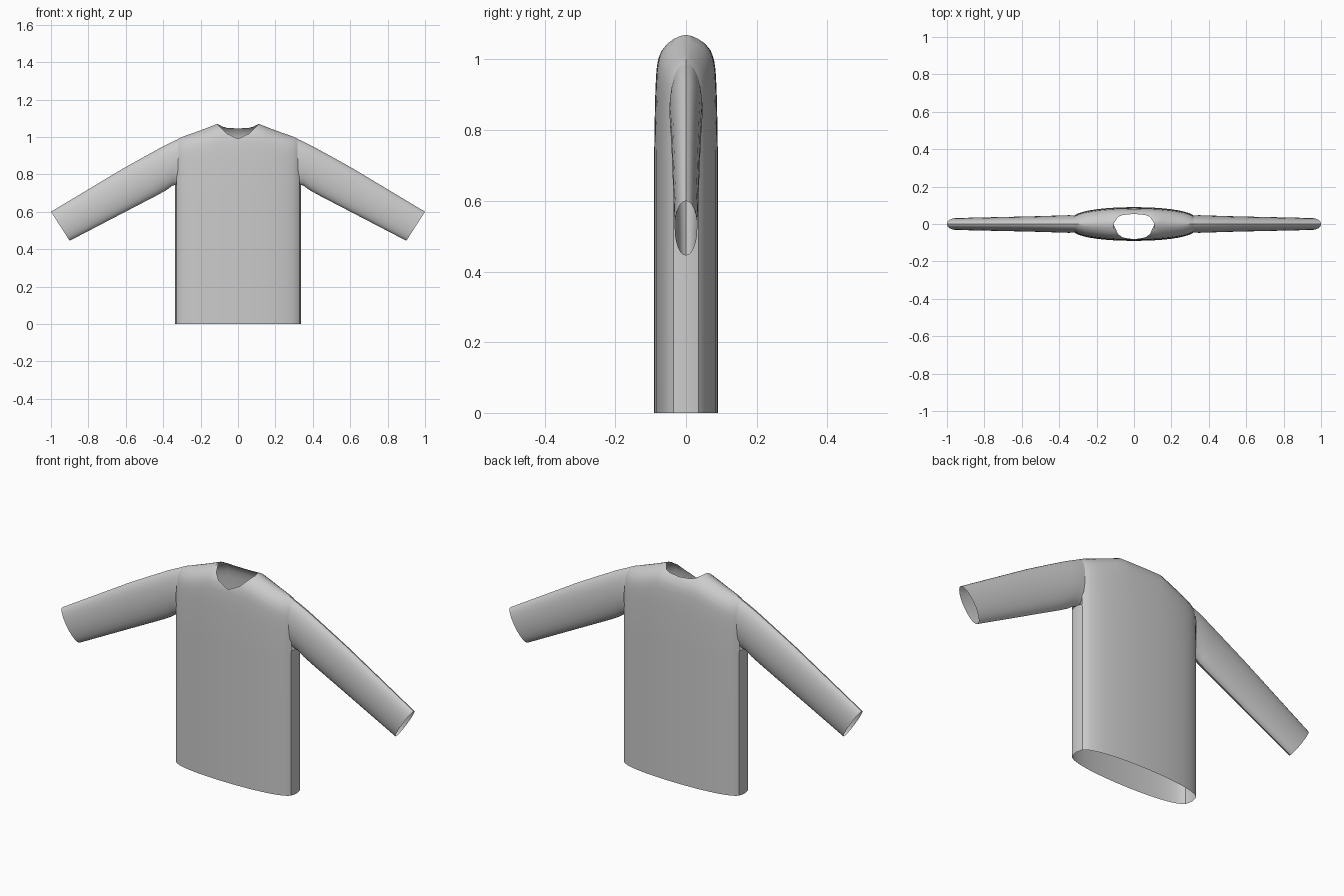
import bpy, bmesh, math

default = bpy.data.objects.get("Cube")
if default:
    bpy.data.objects.remove(default, do_unlink=True)

# One plain cloth colour
cloth = bpy.data.materials.new("grey_cloth")
cloth.use_nodes = True
cloth.diffuse_color = (0.6, 0.6, 0.6, 1)
cloth.node_tree.nodes["Principled BSDF"].inputs["Base Color"].default_value = (0.6, 0.6, 0.6, 1)


def interp(points, x):
    """Piecewise linear curve through (x, value) points."""
    if x <= points[0][0]:
        return points[0][1]
    for (x0, v0), (x1, v1) in zip(points, points[1:]):
        if x <= x1:
            return v0 + (v1 - v0) * (x - x0) / (x1 - x0)
    return points[-1][1]


def bridge(bm, rows, closed=False):
    """Skin neighbouring rows of vertices with quads."""
    for a, b in zip(rows, rows[1:]):
        n = len(a)
        for i in range(n if closed else n - 1):
            j = (i + 1) % n
            bm.faces.new((a[i], a[j], b[j], b[i]))


def finish(bm, name):
    bmesh.ops.remove_doubles(bm, verts=bm.verts[:], dist=0.0001)
    bmesh.ops.recalc_face_normals(bm, faces=bm.faces[:])
    # Turn the open shell outward
    if sum(f.normal.y * f.calc_center_median().y * f.calc_area() for f in bm.faces) < 0:
        bmesh.ops.reverse_faces(bm, faces=bm.faces[:])
    mesh = bpy.data.meshes.new(name)
    bm.to_mesh(mesh)
    bm.free()
    mesh.materials.append(cloth)
    obj = bpy.data.objects.new(name, mesh)
    bpy.context.collection.objects.link(obj)
    bpy.ops.object.select_all(action="DESELECT")
    obj.select_set(True)
    bpy.context.view_layer.objects.active = obj
    bpy.ops.object.shade_smooth_by_angle(angle=math.radians(30))
    return obj


# Torso curves
HALF_WIDTH, NECK, ARMPIT = 0.336, 0.11, 0.745
SHOULDER = [(NECK, 1.07), (0.2, 1.035), (0.3, 1.0), (HALF_WIDTH, 0.98)]
NECK_FRONT = [(0, 0.99), (0.06, 1.018), (0.085, 1.043), (NECK, 1.07)]
NECK_BACK = [(0, 1.045), (0.06, 1.049), (0.085, 1.056), (NECK, 1.07)]
ROUNDING = [(0, 0), (0.004, 0.2), (0.012, 0.4), (0.025, 0.6), (0.045, 0.78),
            (0.07, 0.88), (0.1, 0.93), (0.15, 0.96), (0.27, 1)]
COLUMNS = [0, 0.03, 0.06, 0.085, NECK, 0.15, 0.19, 0.23, 0.265, 0.295, 0.315, 0.328]


def depth(x):
    return 0.09 * (1 - (x / HALF_WIDTH) ** 2) ** 0.3


# Torso: front and back panels meeting along the shoulder ridge, open neck and hem
bm = bmesh.new()
side_edges = []
for side, neckline in ((-1, NECK_FRONT), (1, NECK_BACK)):
    columns = []
    for x in COLUMNS:
        top = interp(SHOULDER, x)
        heights = [top - d for d, _ in ROUNDING[:-1]] + [top - 0.2, ARMPIT, 0.7, 0]
        limit = interp(neckline, x) if x < NECK else top
        column = []
        for z in heights:
            z = min(z, limit)
            y = side * depth(x) * interp(ROUNDING, top - z)
            column.append(bm.verts.new((x, y, z)))
        columns.append(column)
    bridge(bm, columns)
    side_edges.append(columns[-1][-3:])
# Side seam below the armpit
seam = [bm.verts.new((HALF_WIDTH, 0, z)) for z in (ARMPIT, 0.7, 0)]
bridge(bm, [side_edges[0], seam, side_edges[1]])
torso = finish(bm, "torso")
mirror = torso.modifiers.new("mirror", "MIRROR")
mirror.use_clip = True

# Sleeves: flattened open tubes, each section is top x, top z, bottom x, bottom z, depth
SECTIONS = [(0.315, 0.99, 0.325, 0.745, 0.046), (0.345, 0.977, 0.35, 0.74, 0.047),
            (0.40, 0.95, 0.38, 0.717, 0.046), (0.5, 0.895, 0.44, 0.684, 0.043),
            (0.62, 0.828, 0.55, 0.627, 0.040), (1.0, 0.60, 0.9, 0.445, 0.032)]
SIDES = 24
for sign, name in ((1, "left_sleeve"), (-1, "right_sleeve")):
    bm = bmesh.new()
    rings = []
    for tx, tz, bx, bz, half in SECTIONS:
        ring = []
        for i in range(SIDES):
            a = 2 * math.pi * i / SIDES
            t = (1 + math.cos(a)) / 2
            ring.append(bm.verts.new((sign * (bx + (tx - bx) * t),
                                      half * math.sin(a), bz + (tz - bz) * t)))
        rings.append(ring)
    bridge(bm, rings, closed=True)
    finish(bm, name)
